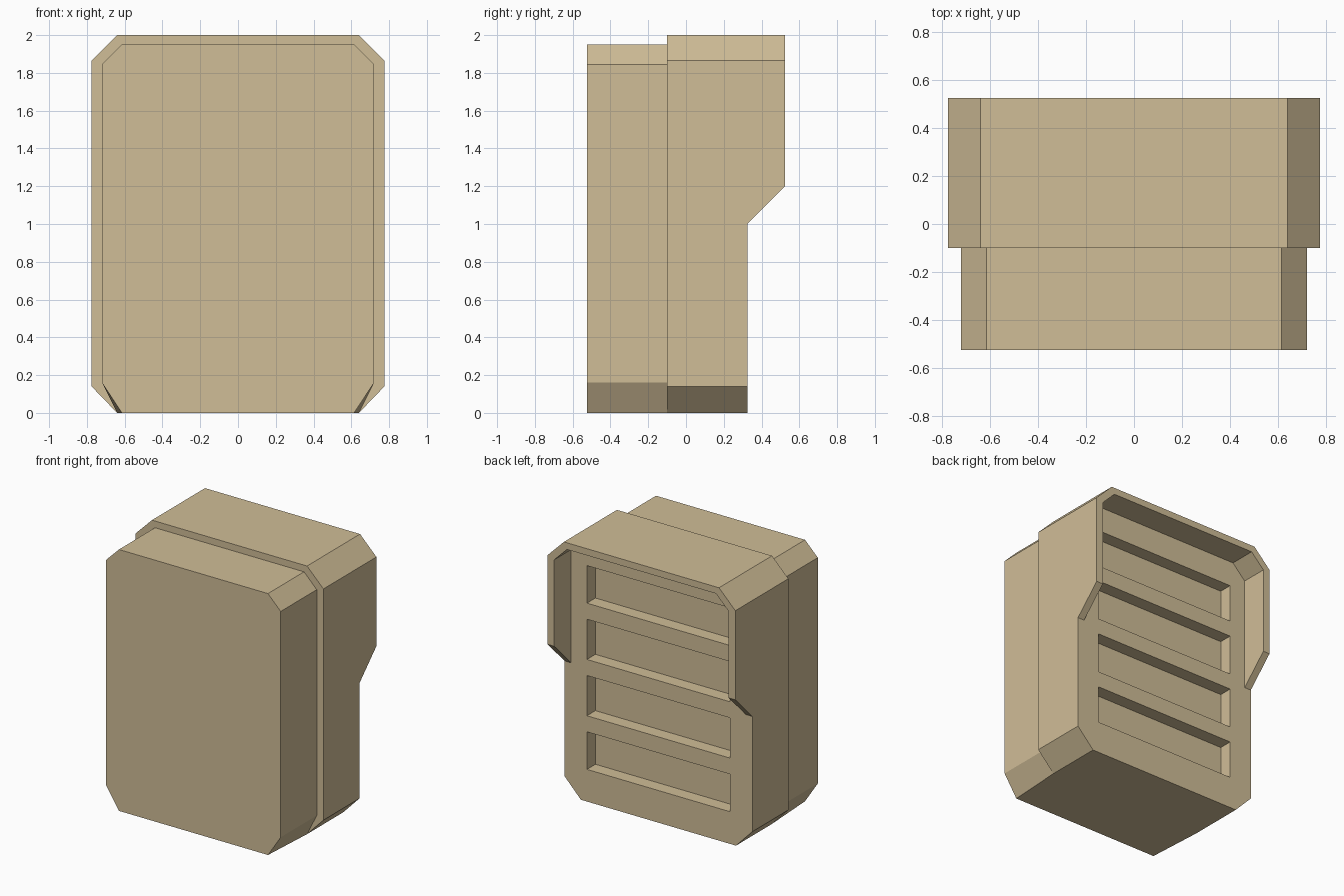
import bpy
import bmesh

if "Cube" in bpy.data.objects:
    bpy.data.objects.remove(bpy.data.objects["Cube"], do_unlink=True)

tan = bpy.data.materials.new("tan")
tan.use_nodes = True
TAN = (0.63, 0.51, 0.31, 1.0)
tan.diffuse_color = TAN
bsdf = next(n for n in tan.node_tree.nodes if n.type == "BSDF_PRINCIPLED")
bsdf.inputs["Base Color"].default_value = TAN
bsdf.inputs["Roughness"].default_value = 0.8


def finish(bm, name):
    bmesh.ops.recalc_face_normals(bm, faces=bm.faces)
    mesh = bpy.data.meshes.new(name)
    bm.to_mesh(mesh)
    bm.free()
    mesh.materials.append(tan)
    obj = bpy.data.objects.new(name, mesh)
    bpy.context.collection.objects.link(obj)
    return obj


def mirrored(half):
    """Complete a right-hand outline, listed bottom to top, across x = 0."""
    return half + [(-x, z) for x, z in reversed(half)]


def bridge(bm, a, b, closed=True):
    n = len(a)
    for i in range(n if closed else n - 1):
        j = (i + 1) % n
        bm.faces.new((a[i], a[j], b[j], b[i]))


def prism(name, front, y0, back, y1):
    bm = bmesh.new()
    a = [bm.verts.new((x, y0, z)) for x, z in front]
    b = [bm.verts.new((x, y1, z)) for x, z in back]
    bridge(bm, a, b)
    bm.faces.new(a)
    bm.faces.new(b)
    return finish(bm, name)


FRONT, STEP, BACK, HOOD = -0.525, -0.1, 0.325, 0.525
inner_top = [(0.72, 1.845), (0.615, 1.95)]
outer_top = [(0.775, 1.865), (0.64, 2.0)]

# Front block, with lower corners widening slightly toward the rear
prism("front_block",
      mirrored([(0.615, 0), (0.72, 0.16)] + inner_top), FRONT,
      mirrored([(0.64, 0), (0.72, 0.16)] + inner_top), STEP)

# Rear block
outline = mirrored([(0.64, 0), (0.775, 0.14)] + outer_top)
rear = prism("rear_block", outline, STEP, outline, BACK)

# Four horizontal recesses in the back
for z0, z1 in ((0.24, 0.52), (0.64, 0.94), (1.06, 1.36), (1.48, 1.76)):
    slot = mirrored([(0.59, z0), (0.59, z1)])
    cutter = prism("slot_cutter", slot, BACK - 0.1, slot, BACK + 0.1)
    cutter.hide_render = True
    mod = rear.modifiers.new("slot", "BOOLEAN")
    mod.operation = "DIFFERENCE"
    mod.solver = "EXACT"
    mod.object = cutter
    bpy.context.view_layer.objects.active = rear
    bpy.ops.object.modifier_apply(modifier=mod.name)
    bpy.data.objects.remove(cutter, do_unlink=True)

# Hood rim around the top and upper sides, sloped underneath
bm = bmesh.new()


def rim(top, y, z_low):
    path = mirrored([(top[0][0], z_low)] + top)
    return [bm.verts.new((x, y, z)) for x, z in path]


loops = [rim(outer_top, BACK, 1.0), rim(outer_top, HOOD, 1.2),
         rim(inner_top, HOOD, 1.2), rim(inner_top, BACK, 1.0)]
for i in range(4):
    bridge(bm, loops[i], loops[(i + 1) % 4], closed=False)
for end in (0, -1):
    bm.faces.new([loop[end] for loop in loops])
finish(bm, "hood_rim")
